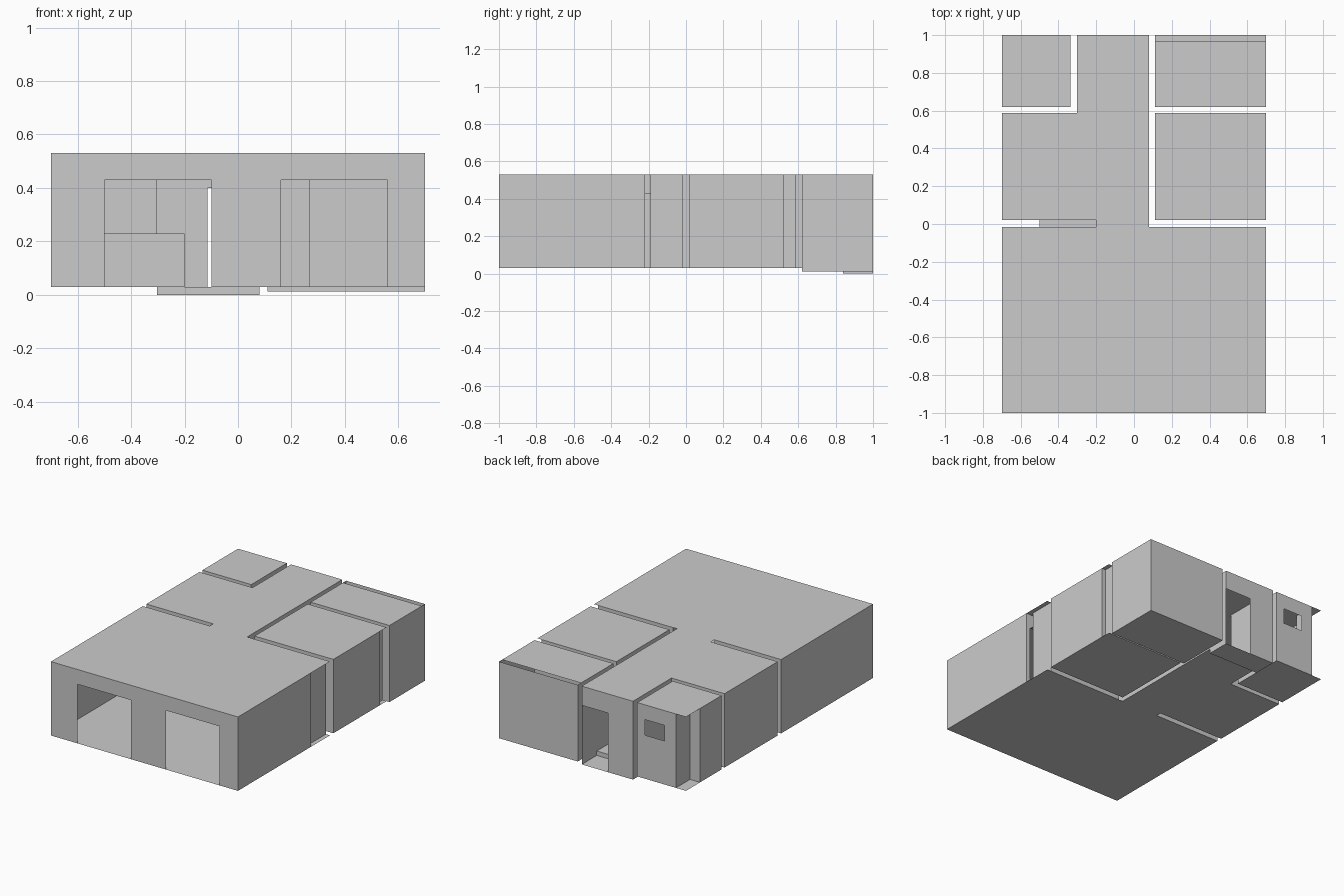
import bpy
from mathutils import Vector

if "Cube" in bpy.data.objects:
    bpy.data.objects.remove(bpy.data.objects["Cube"])

Z0, Z1, ZD = 0.03, 0.53, 0.43   # floor, ceiling, opening head


def make(name, faces):
    verts, polys = [], []
    for f in faces:
        polys.append(range(len(verts), len(verts) + len(f)))
        verts += f
    me = bpy.data.meshes.new(name)
    me.from_pydata(verts, [], [list(p) for p in polys])
    ob = bpy.data.objects.new(name, me)
    bpy.context.collection.objects.link(ob)
    return ob


def wall(a, b, z0=Z0, z1=Z1, holes=()):
    """Upright panel from a to b; holes are (start, end, low, high), distance along the wall."""
    a, b = Vector(a), Vector(b)
    length = (b - a).length
    d = (b - a) / length
    ss = sorted({0, length, *[v for h in holes for v in h[:2]]})
    zs = sorted({z0, z1, *[v for h in holes for v in h[2:]]})
    out = []
    for s, t in zip(ss, ss[1:]):
        for u, v in zip(zs, zs[1:]):
            ms, mz = (s + t) / 2, (u + v) / 2
            if any(h[0] < ms < h[1] and h[2] < mz < h[3] for h in holes):
                continue
            p, q = a + d * s, a + d * t
            out.append([(p.x, p.y, u), (q.x, q.y, u), (q.x, q.y, v), (p.x, p.y, v)])
    return out


def walls(pts, z0=Z0, z1=Z1):
    return [f for a, b in zip(pts, pts[1:]) for f in wall(a, b, z0, z1)]


def slab(pts, z):
    return [[(x, y, z) for x, y in pts]]


def rect(x0, x1, y0, y1):
    return [(x0, y0), (x1, y0), (x1, y1), (x0, y1)]


def plan(end):
    return [(-.7, -1), (.7, -1), (.7, -.017), (.08, -.017), (.08, end), (-.303, end),
            (-.303, .588), (-.7, .588), (-.7, .02), (-.2, .02), (-.2, -.017), (-.7, -.017)]


# open-plan front room, middle room and hall
make("main_floor", slab(plan(.84), Z0))
make("main_ceiling", slab(plan(1), Z1))
make("front_wall", wall((-.7, -1), (.7, -1), holes=[(.2, .6, Z0, ZD), (.86, 1.26, Z0, ZD)]))
make("front_room_sides", walls([(-.7, -1), (-.7, -.017), (-.5, -.017)])
     + walls([(.7, -1), (.7, -.22)]))
make("middle_room_walls", walls([(-.5, .02), (-.7, .02), (-.7, .588), (-.303, .588), (-.303, .84)]))
make("hall_right_wall", walls([(.08, -.22), (.08, .84)]))

# serving hatch: half wall, header and reveals
hatch = []
for y in (-.017, .02):
    hatch += wall((-.5, y), (-.2, y), holes=[(0, .3, .23, ZD)])
hatch += wall((-.2, -.017), (-.2, .02), Z0, .23) + wall((-.5, -.017), (-.5, .02), .23, ZD)
for z in (.23, ZD):
    hatch += slab(rect(-.5, -.2, -.017, .02), z)
make("serving_hatch", hatch)

# closet at the back of the front room
make("closet_front", wall((.08, -.22), (.7, -.22), holes=[(.19, .59, Z0, ZD)])
     + wall((.11, -.19), (.67, -.19), holes=[(.16, .56, Z0, ZD)])
     + wall((.27, -.22), (.27, -.19), Z0, ZD)
     + slab(rect(.27, .67, -.22, -.19), ZD))
make("closet_walls", walls([(.67, -.19), (.67, -.017), (.11, -.017), (.11, -.19)]))

# entrance: lowered floor, riser and door opening
make("entrance_floor", slab(rect(-.303, .08, .84, 1), 0)
     + wall((-.303, .84), (.08, .84), 0, Z0))
make("entrance_walls", walls([(-.303, .84), (-.303, 1)], 0) + walls([(.08, .84), (.08, 1)], 0)
     + wall((-.303, 1), (.08, 1), 0, Z1, [(.188, .383, 0, .4)]))

# right middle room, wall steps in round a corner pier
make("right_room_slabs", slab(rect(.11, .7, .02, .588), Z0) + slab(rect(.11, .7, .02, .588), Z1))
make("right_room_walls", walls([(.11, .588), (.11, .02), (.7, .02), (.7, .52), (.67, .52),
                                (.67, .588), (.11, .588)]))

# right rear room, lower floor and slot along the back of the ceiling
make("right_rear_slabs", slab(rect(.11, .7, .62, 1), .012) + slab(rect(.11, .7, .62, .965), Z1))
r = rect(.11, .7, .62, 1)
make("right_rear_walls", walls(r + r[:1], .012))

# left rear room with a small window and a corner pier
make("left_rear_slabs", slab(rect(-.7, -.335, .62, 1), Z0) + slab(rect(-.7, -.335, .62, 1), Z1))
make("left_rear_walls", walls([(-.335, 1), (-.335, .62), (-.7, .62), (-.7, .85), (-.625, .85),
                               (-.625, 1)])
     + wall((-.625, 1), (-.335, 1), holes=[(.085, .23, .325, ZD)]))
